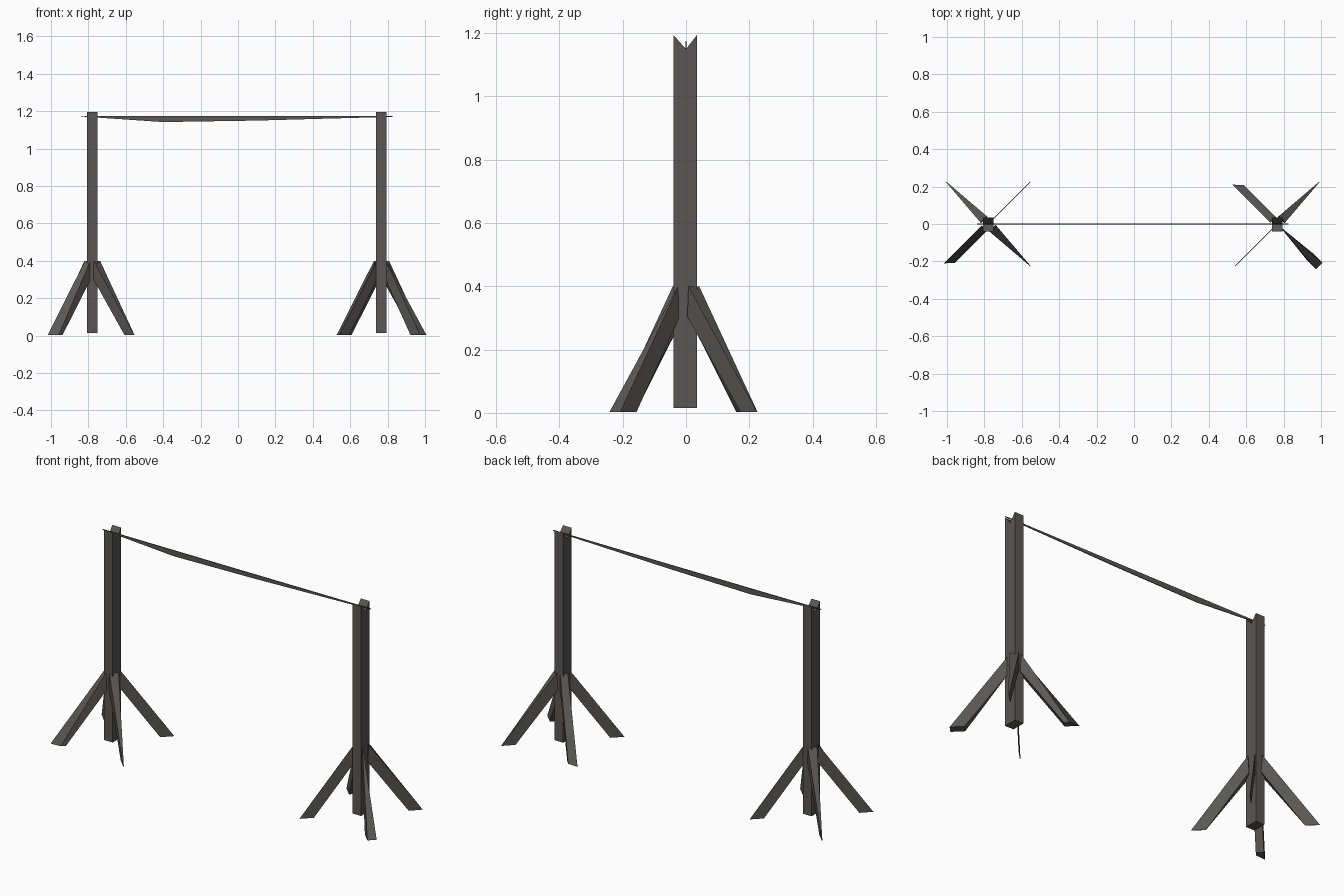
import bpy, math
from mathutils import Vector

if "Cube" in bpy.data.objects:
    bpy.data.objects.remove(bpy.data.objects["Cube"])

wood = bpy.data.materials.new("dark grey wood")
wood.diffuse_color = (0.10, 0.096, 0.092, 1)
wood.use_nodes = True
wood.node_tree.nodes["Principled BSDF"].inputs["Base Color"].default_value = wood.diffuse_color


def add_mesh(name, verts, faces):
    mesh = bpy.data.meshes.new(name)
    mesh.from_pydata(verts, [], faces)
    mesh.materials.append(wood)
    obj = bpy.data.objects.new(name, mesh)
    bpy.context.collection.objects.link(obj)
    return obj


def loft(name, a, b):
    """Solid between two matching outlines."""
    n = len(a)
    faces = [tuple(range(n))[::-1], tuple(range(n, 2 * n))]
    faces += [(i, (i + 1) % n, n + (i + 1) % n, n + i) for i in range(n)]
    obj = add_mesh(name, a + b, faces)
    import bmesh
    bm = bmesh.new()
    bm.from_mesh(obj.data)
    bmesh.ops.recalc_face_normals(bm, faces=bm.faces)
    bm.to_mesh(obj.data)
    bm.free()
    return obj


def post(name, cx):
    # Square post with a V notch cut in the top
    prof = [(-0.04, 0.015), (0.035, 0.015), (0.035, 1.195), (0, 1.15), (-0.04, 1.195)]
    loft(name, *[[(cx + dx, y, z) for y, z in prof] for dx in (-0.027, 0.027)])


def leg(name, cx, sx, sy, top, foot, skew=0.0):
    # Sloping brace; half widths at top and foot, skewed foot end
    out = Vector((sx, sy, 0)).normalized()
    side = Vector((1, -sx * sy, 0)).normalized()
    sides = []
    for s in (-1, 1):
        cut = skew if s > 0 else 0
        prof = [(0.035, 0.40, top), (0.318 - cut, 0.003, foot),
                (0.245, 0.003, foot), (0.03, 0.305, top)]
        sides.append([Vector((cx, 0, z)) + out * r + side * s * w for r, z, w in prof])
    loft(name, *sides)


LEFT, RIGHT = -0.779, 0.766
THIN, WIDE, MID = 0.0015, 0.024, 0.02
post("left_post", LEFT)
post("right_post", RIGHT)

# Four diagonal braces per post, some full width and some tapering to an edge
for side_name, cx, specs in (
    ("left", LEFT, [(-1, -1, MID, MID, 0.045), (-1, 1, WIDE, THIN, 0),
                    (1, -1, WIDE, THIN, 0), (1, 1, THIN, THIN, 0)]),
    ("right", RIGHT, [(-1, 1, MID, MID, 0.045), (1, 1, WIDE, THIN, 0),
                      (1, -1, THIN, WIDE, 0), (-1, -1, THIN, THIN, 0)]),
):
    for i, (sx, sy, top, foot, skew) in enumerate(specs):
        leg(f"{side_name}_leg_{i + 1}", cx, sx, sy, top, foot, skew)

# Thin sagging crossbar resting in the notches
bar = [(-0.84, 1.172), (-0.40, 1.142), (0.10, 1.150), (0.825, 1.170),
       (0.825, 1.174), (0.0, 1.174), (-0.84, 1.175)]
loft("crossbar", *[[(x, y, z) for x, z in bar] for y in (-0.002, 0.002)])
